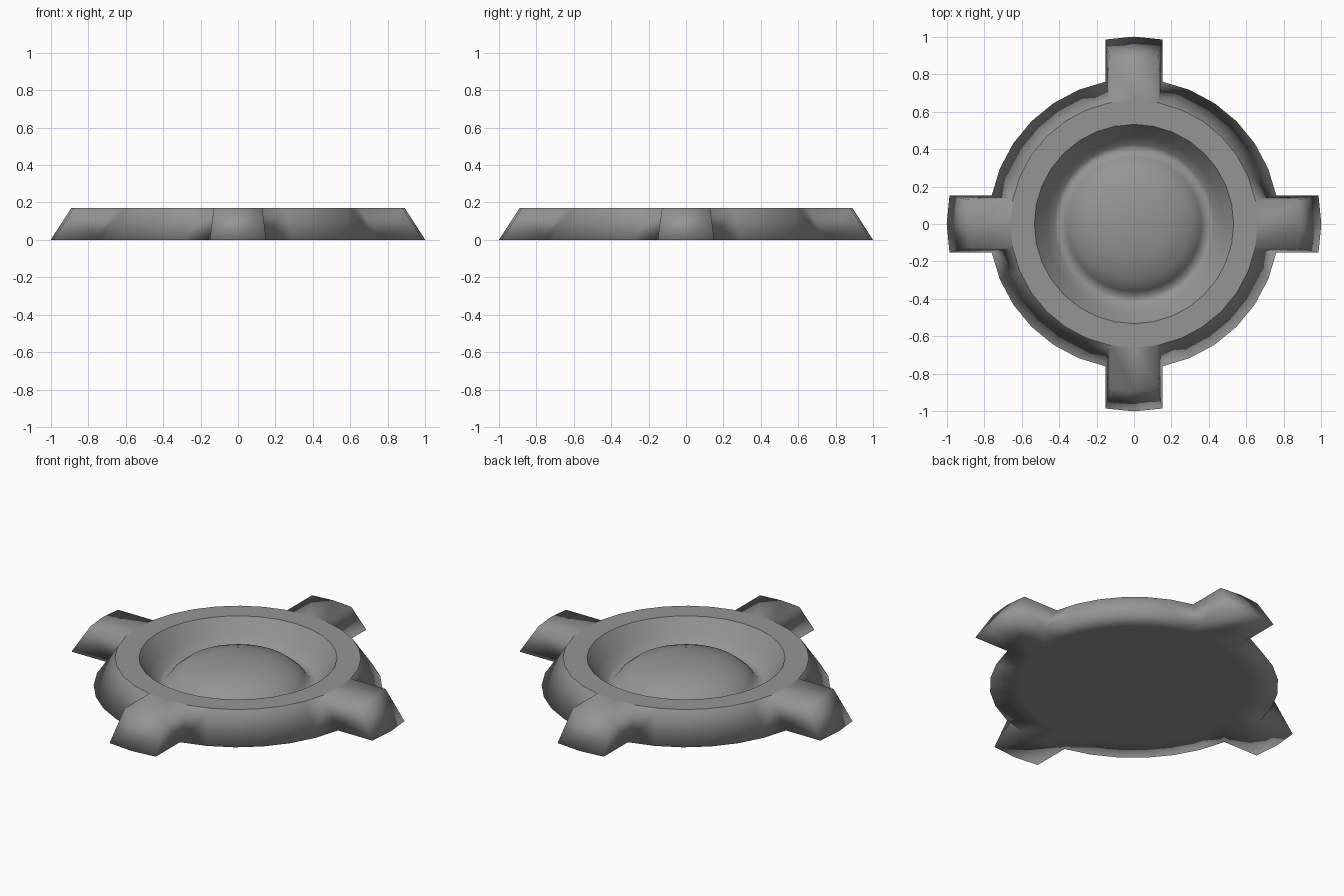
import bpy, bmesh, math
from mathutils import Vector

if "Cube" in bpy.data.objects:
    bpy.data.objects.remove(bpy.data.objects["Cube"])

SEG = 32
TOP = 0.17

mat = bpy.data.materials.new("mid_grey")
mat.diffuse_color = (0.30, 0.30, 0.30, 1)
mat.use_nodes = True
mat.node_tree.nodes["Principled BSDF"].inputs["Base Color"].default_value = mat.diffuse_color

bm = bmesh.new()


def ring(r, z):
    return [bm.verts.new((r * math.cos(2 * math.pi * i / SEG),
                          r * math.sin(2 * math.pi * i / SEG), z)) for i in range(SEG)]


def bridge(a, b, skip=()):
    for i in range(SEG):
        if i not in skip:
            j = (i + 1) % SEG
            bm.faces.new((a[i], a[j], b[j], b[i]))


# Wall segments replaced by the four arms
arm_starts = [q * SEG // 4 for q in range(4)]
arm_segments = {(s + d) % SEG for s in arm_starts for d in (-1, 0)}

# Flat underside and sloped outer wall
under = ring(0.62, 0)
bottom = ring(0.775, 0)
top = ring(0.66, TOP)
bm.faces.new(under)
bridge(under, bottom)
bridge(bottom, top, arm_segments)

# Flat rim, curved bowl and raised dome in the middle
prev = top
rim = None
for r, z in ((0.532, TOP), (0.47, 0.08), (0.425, 0.028), (0.395, 0.014),
             (0.36, 0.06), (0.30, 0.11), (0.18, 0.145), (0.08, 0.157)):
    cur = ring(r, z)
    bridge(prev, cur)
    rim = rim or cur
    prev = cur
apex = bm.verts.new((0, 0, 0.16))
for i in range(SEG):
    bm.faces.new((prev[i], prev[(i + 1) % SEG], apex))

# Four arms pulled straight out of the wall, with slanted ends
for q, s in enumerate(arm_starts):
    a = q * math.pi / 2
    out = Vector((math.cos(a), math.sin(a), 0))
    ids = [(s + d) % SEG for d in (-1, 0, 1)]
    b0 = [bottom[i] for i in ids]
    t0 = [top[i] for i in ids]
    b1 = [bm.verts.new(v.co + out * 0.225) for v in b0]
    t1 = [bm.verts.new(v.co + out * 0.23) for v in t0]
    for k in (0, 1):
        bm.faces.new((t0[k], t1[k], t1[k + 1], t0[k + 1]))
        bm.faces.new((b0[k], b1[k], b1[k + 1], b0[k + 1]))
        bm.faces.new((b1[k], b1[k + 1], t1[k + 1], t1[k]))
    for k in (0, 2):
        bm.faces.new((b0[k], b1[k], t1[k], t0[k]))

bmesh.ops.recalc_face_normals(bm, faces=bm.faces[:])

# Smooth everywhere except the two borders of the flat rim
for f in bm.faces:
    f.smooth = True
for loop in (top, rim):
    for i in range(SEG):
        e = bm.edges.get((loop[i], loop[(i + 1) % SEG]))
        if e:
            e.smooth = False

mesh = bpy.data.meshes.new("four_arm_base")
bm.to_mesh(mesh)
bm.free()
mesh.materials.append(mat)
obj = bpy.data.objects.new("four_arm_base", mesh)
bpy.context.collection.objects.link(obj)
